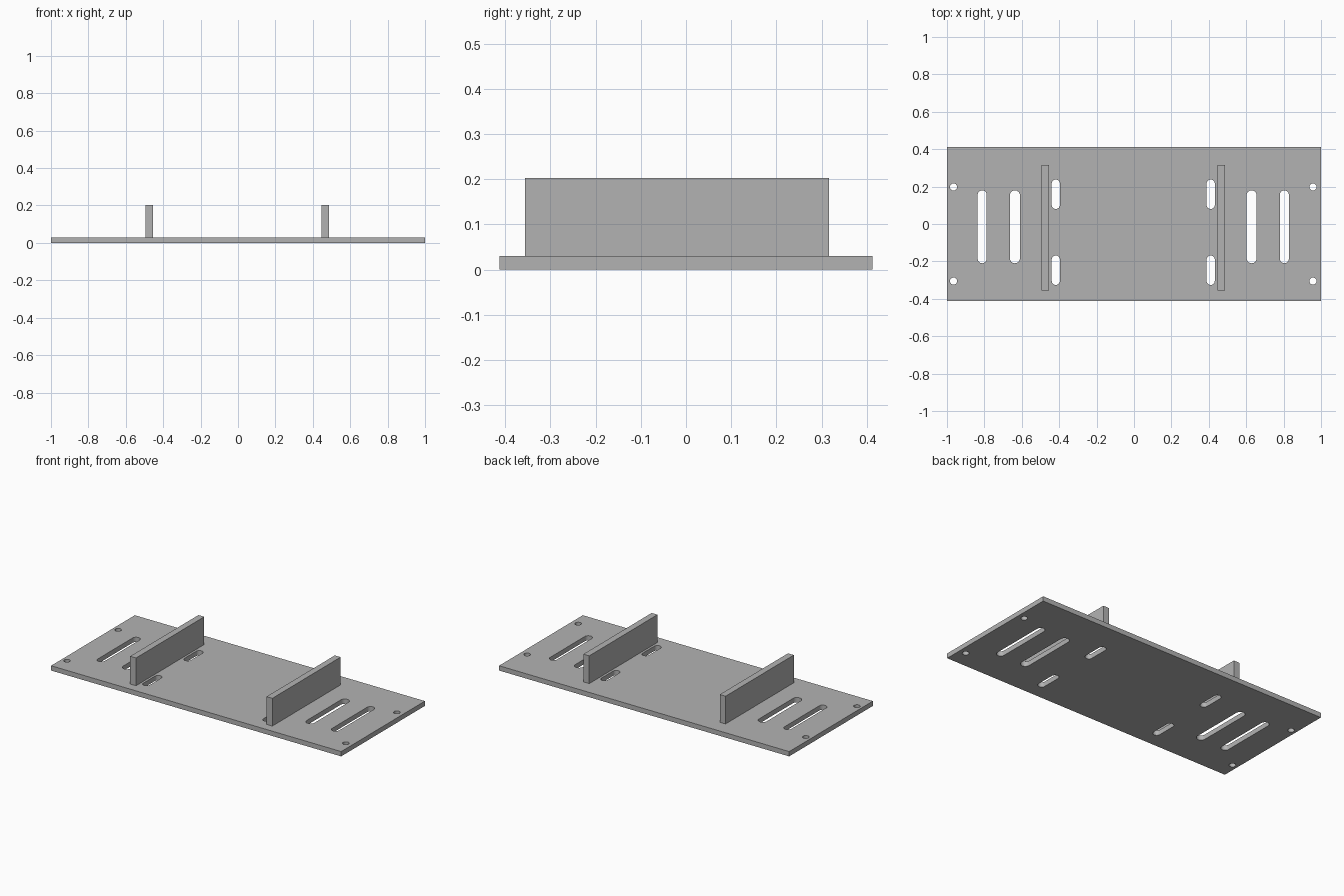
import bpy, bmesh, math
from mathutils import Vector

cube = bpy.data.objects.get("Cube")
if cube:
    bpy.data.objects.remove(cube, do_unlink=True)

PLATE_TOP = 0.03
RIB_TOP = 0.203

grey = bpy.data.materials.new("plain grey")
grey.use_nodes = True
colour = (0.45, 0.45, 0.45, 1)
grey.diffuse_color = colour
grey.node_tree.nodes["Principled BSDF"].inputs["Base Color"].default_value = colour


def make_object(name, bm):
    bmesh.ops.recalc_face_normals(bm, faces=bm.faces)
    mesh = bpy.data.meshes.new(name)
    bm.to_mesh(mesh)
    bm.free()
    mesh.materials.append(grey)
    obj = bpy.data.objects.new(name, mesh)
    bpy.context.collection.objects.link(obj)
    return obj


def box(name, low, high):
    bm = bmesh.new()
    bmesh.ops.create_cube(bm, size=1)
    low, high = Vector(low), Vector(high)
    for v in bm.verts:
        v.co = (low + high) / 2 + v.co * (high - low)
    return make_object(name, bm)


def add_slot(bm, x, y0, y1, radius, steps=12):
    """Upright prism with rounded ends; a plain cylinder when y0 equals y1."""
    outline = []
    for y, start in ((y1, 0), (y0, math.pi)):
        for i in range(steps + 1):
            if y0 == y1 and i == steps:
                continue
            a = start + math.pi * i / steps
            outline.append(bm.verts.new((x + radius * math.cos(a), y + radius * math.sin(a), -0.1)))
    face = bm.faces.new(outline)
    extruded = bmesh.ops.extrude_face_region(bm, geom=[face])
    top = [v for v in extruded["geom"] if isinstance(v, bmesh.types.BMVert)]
    bmesh.ops.translate(bm, verts=top, vec=(0, 0, 0.2))


# Base plate
plate = box("base_plate", (-1, -0.412, 0), (1, 0.412, PLATE_TOP))

# Openings: the pattern is mirrored about a line just left of the centre
MID = -0.004
holes = bmesh.new()
for side in (-1, 1):
    # long adjustment slots
    add_slot(holes, MID + side * 0.808, -0.186, 0.156, 0.024)
    add_slot(holes, MID + side * 0.633, -0.183, 0.153, 0.027)
    # short slots beside the ribs
    add_slot(holes, MID + side * 0.414, 0.102, 0.216, 0.022)
    add_slot(holes, MID + side * 0.414, -0.304, -0.19, 0.022)
    # corner screw holes
    for y in (0.198, -0.305):
        add_slot(holes, MID + side * 0.961, y, y, 0.019)
cutter = make_object("hole_cutter", holes)
cutter.hide_render = True

cut = plate.modifiers.new("openings", 'BOOLEAN')
cut.operation = 'DIFFERENCE'
cut.solver = 'EXACT'
cut.object = cutter
bpy.context.view_layer.objects.active = plate
bpy.ops.object.modifier_apply(modifier=cut.name)
bpy.data.objects.remove(cutter, do_unlink=True)

# Upright ribs
for name, side in (("right_rib", -1), ("left_rib", 1)):
    x = MID + side * 0.47
    box(name, (x - 0.02, -0.356, PLATE_TOP), (x + 0.02, 0.316, RIB_TOP))

# Smooth hole walls, crisp edges
bpy.ops.object.select_all(action='DESELECT')
plate.select_set(True)
bpy.context.view_layer.objects.active = plate
bpy.ops.object.shade_smooth_by_angle(angle=math.radians(30))
